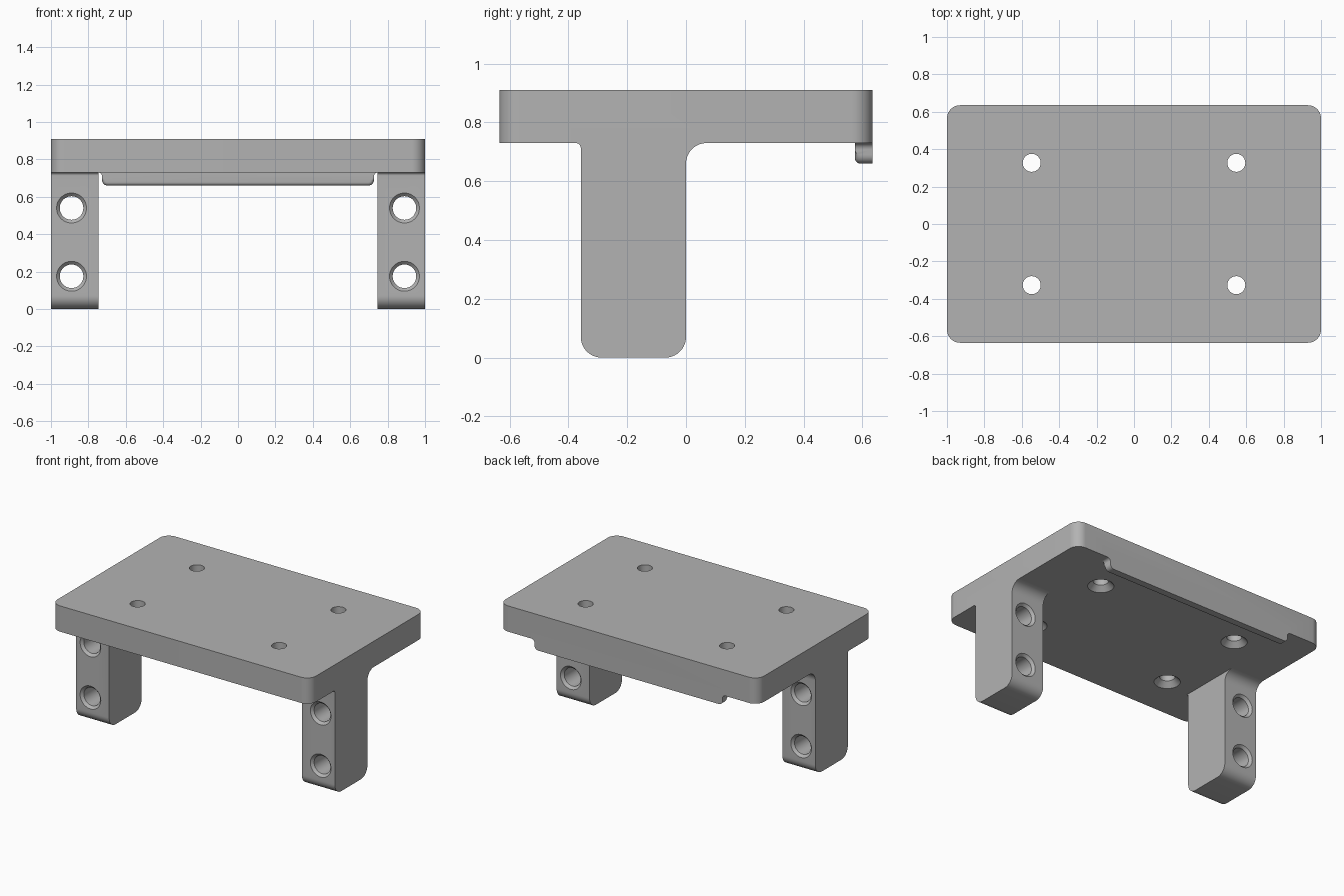
import bpy, bmesh, math
from mathutils import Vector, Matrix

if "Cube" in bpy.data.objects:
    bpy.data.objects.remove(bpy.data.objects["Cube"])

grey = bpy.data.materials.new("plain grey")
grey.use_nodes = True
grey.diffuse_color = (0.45, 0.45, 0.45, 1)
grey.node_tree.nodes["Principled BSDF"].inputs["Base Color"].default_value = grey.diffuse_color

UNDER, TOP, BACK = 0.73, 0.91, 0.635


def rounded(corners, steps=10):
    """Outline from (u, v, radius) corners, each rounded by an arc."""
    pts = []
    for i, (u, v, r) in enumerate(corners):
        p = Vector((u, v))
        if not r:
            pts.append(p)
            continue
        a = (Vector(corners[i - 1][:2]) - p).normalized()
        b = (Vector(corners[(i + 1) % len(corners)][:2]) - p).normalized()
        half = a.angle(b) / 2
        centre = p + (a + b).normalized() * r / math.sin(half)
        start = p + a * r / math.tan(half) - centre
        end = p + b * r / math.tan(half) - centre
        sweep = start.angle_signed(end)
        for k in range(steps + 1):
            pts.append(centre + Matrix.Rotation(-sweep * k / steps, 2) @ start)
    return pts


def make_object(name, bm):
    bmesh.ops.recalc_face_normals(bm, faces=bm.faces)
    mesh = bpy.data.meshes.new(name)
    bm.to_mesh(mesh)
    bm.free()
    mesh.materials.append(grey)
    obj = bpy.data.objects.new(name, mesh)
    bpy.context.collection.objects.link(obj)
    return obj


def extrude(outline, place, lo, hi):
    """Prism of an outline; place(u, v, w) maps it into space."""
    bm = bmesh.new()
    face = bm.faces.new([bm.verts.new(place(u, v, lo)) for u, v in outline])
    ext = bmesh.ops.extrude_face_region(bm, geom=[face])
    move = Vector(place(0, 0, hi)) - Vector(place(0, 0, lo))
    bmesh.ops.translate(bm, vec=move, verts=[g for g in ext["geom"] if isinstance(g, bmesh.types.BMVert)])
    return bm


def turned_cutter(name, profile, matrix, sides=48):
    """Closed solid of revolution about z from (radius, height) rings."""
    bm = bmesh.new()
    rings = [[bm.verts.new((r * math.cos(math.tau * k / sides), r * math.sin(math.tau * k / sides), z))
              for k in range(sides)] for r, z in profile]
    for low, high in zip(rings, rings[1:]):
        for k in range(sides):
            n = (k + 1) % sides
            bm.faces.new((low[k], low[n], high[n], high[k]))
    bm.faces.new(rings[0])
    bm.faces.new(rings[-1])
    bm.transform(matrix)
    return make_object(name, bm)


def combine(target, other, operation):
    mod = target.modifiers.new(operation.lower(), "BOOLEAN")
    mod.operation, mod.solver, mod.object = operation, "EXACT", other
    bpy.context.view_layer.objects.active = target
    bpy.ops.object.modifier_apply(modifier=mod.name)
    bpy.data.objects.remove(other)


# Top plate with rounded corners
plate = rounded([(-1, -BACK, .07), (1, -BACK, .07), (1, BACK, .07), (-1, BACK, .07)])
bracket = make_object("mounting_bracket", extrude(plate, lambda u, v, w: (u, v, w), UNDER, TOP))

# Legs, filleted into the plate
leg = rounded([(-.376, .77, 0), (-.376, UNDER, 0), (-.358, UNDER, .017), (-.358, 0, .07),
               (0, 0, .07), (0, UNDER, .07), (.071, UNDER, 0), (.071, .77, 0)])
for name, lo, hi in (("left_leg", .745, 1), ("right_leg", -1, -.745)):
    combine(bracket, make_object(name, extrude(leg, lambda u, v, w: (w, u, v), lo, hi)), "UNION")

# Locating lip under the back edge, rounded on its inner side
half = [(.75, .77, 0), (.75, UNDER, 0), (.727, UNDER, .022), (.727, .66, .03)]
lip = rounded(half + [(-u, v, r) for u, v, r in reversed(half)], 6)
bm = extrude(lip, lambda u, v, w: (u, w, v), .575, BACK)
rim = [e for e in bm.edges if all(v.co.y < .58 and v.co.z < .7 for v in e.verts)]
bmesh.ops.bevel(bm, geom=rim, offset=.018, segments=5, profile=.5, affect="EDGES")
combine(bracket, make_object("back_lip", bm), "UNION")

# Screw holes: countersunk below the plate, chamfered at both ends in the legs
plate_hole = [(.093, -.01), (.048, .035), (.048, .25)]
leg_hole = [(.09, -.01), (.063, .017), (.063, .341), (.09, .368)]
for side in (-1, 1):
    for y in (-.327, .327):
        spot = Matrix.Translation((side * .547, y, UNDER))
        combine(bracket, turned_cutter("plate_hole", plate_hole, spot), "DIFFERENCE")
    for z in (.175, .54):
        spot = Matrix.Translation((side * .89, 0, z)) @ Matrix.Rotation(math.pi / 2, 4, "X")
        combine(bracket, turned_cutter("leg_hole", leg_hole, spot), "DIFFERENCE")

bpy.ops.object.select_all(action="DESELECT")
bracket.select_set(True)
bpy.context.view_layer.objects.active = bracket
bpy.ops.object.shade_smooth_by_angle(angle=math.radians(30))
